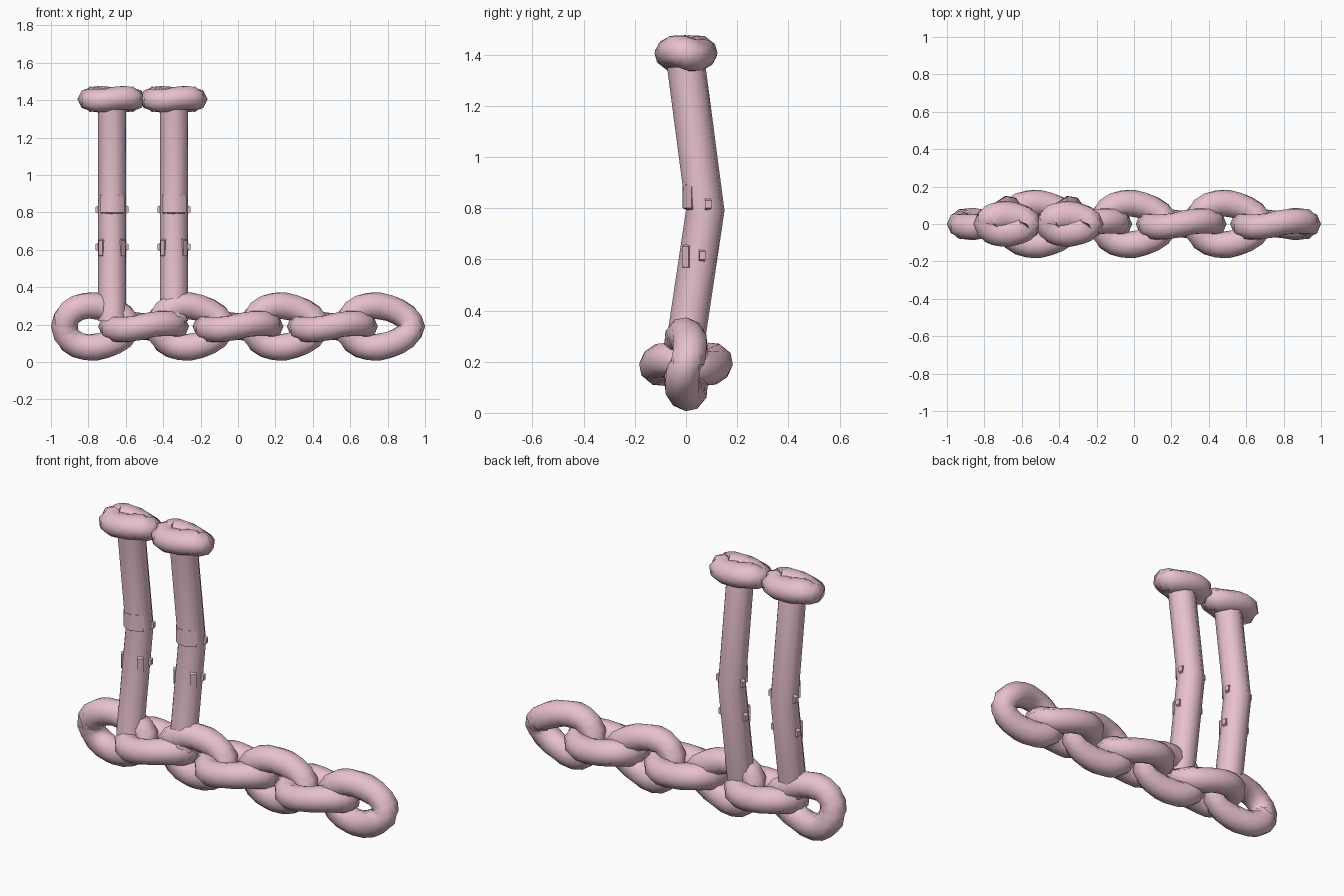
import bpy, bmesh
from math import sin, cos, pi, radians

if "Cube" in bpy.data.objects:
    bpy.data.objects.remove(bpy.data.objects["Cube"])

pink = bpy.data.materials.new("pink")
pink.diffuse_color = (0.80, 0.53, 0.61, 1)
pink.use_nodes = True
pink.node_tree.nodes["Principled BSDF"].inputs["Base Color"].default_value = pink.diffuse_color


def finish(name, bm, angle=60):
    bmesh.ops.recalc_face_normals(bm, faces=bm.faces)
    me = bpy.data.meshes.new(name)
    bm.to_mesh(me)
    bm.free()
    ob = bpy.data.objects.new(name, me)
    bpy.context.collection.objects.link(ob)
    me.materials.append(pink)
    bpy.ops.object.select_all(action='DESELECT')
    ob.select_set(True)
    bpy.context.view_layer.objects.active = ob
    bpy.ops.object.shade_smooth_by_angle(angle=radians(angle))
    return ob


def bridge(bm, rings, closed):
    n = len(rings[0])
    for i in range(len(rings) if closed else len(rings) - 1):
        a, b = rings[i], rings[(i + 1) % len(rings)]
        for j in range(n):
            k = (j + 1) % n
            bm.faces.new((a[j], a[k], b[k], b[j]))


# Egg-shaped, slightly twisted link lying flat, half sizes hx, hy, tube radius r
def link(name, hx, hy, r, rz, twist, sides=8, steps=20):
    bm = bmesh.new()
    rings = []
    a, b = hx - r, hy - r
    for i in range(steps):
        t = 2 * pi * i / steps
        px, py = a * cos(t), b * sin(t) * (1 - 0.2 * cos(t))
        # outward normal of the oval
        nx, ny = b * cos(t), a * sin(t)
        m = (nx * nx + ny * ny) ** 0.5
        nx, ny = nx / m, ny / m
        ring = []
        for j in range(sides):
            u = 2 * pi * j / sides + 0.5 * sin(2 * t)
            d = r * cos(u)
            ring.append(bm.verts.new((px + nx * d, py + ny * d,
                                      rz * sin(u) - twist * sin(2 * t))))
        rings.append(ring)
    bridge(bm, rings, True)
    return finish(name, bm, 75)


# Chain of alternating upright and flat links
for i in range(7):
    upright = i % 2 == 0
    ob = link("upright_link" if upright else "flat_link", 0.243, 0.183, 0.073, 0.071, 0.018)
    ob.location = (-0.757 + i * 0.2523, 0, 0.19)
    if upright:
        ob.rotation_euler.x = pi / 2


# Curved plate hugging a post between two angles
def clip(name, cx, cy, z0, z1, a0, a1, r, steps=4):
    bm = bmesh.new()
    rings = []
    for i in range(steps + 1):
        a = radians(a0 + (a1 - a0) * i / steps)
        rings.append([bm.verts.new((cx + q * cos(a), cy + q * sin(a), z))
                      for q, z in ((r - 0.02, z0), (r, z0 + 0.01), (r, z1 - 0.01), (r - 0.02, z1))])
    bridge(bm, rings, False)
    bm.faces.new(rings[0])
    bm.faces.new(rings[-1])
    finish(name, bm, 30)


for cx in (-0.673, -0.342):
    # Bent eight-sided post
    bm = bmesh.new()
    rings = []
    for y, z in ((-0.01, 0.22), (0.075, 0.79), (-0.005, 1.40)):
        rings.append([bm.verts.new((cx + 0.077 * cos(a), y + 0.077 * sin(a), z))
                      for a in (2 * pi * (j + 0.25) / 8 for j in range(8))])
    bridge(bm, rings, False)
    bm.faces.new(rings[0])
    bm.faces.new(rings[-1])
    finish("post", bm, 50)

    # Ring cap on top
    cap = link("post_cap", 0.183, 0.123, 0.08, 0.066, 0.008)
    cap.location = (cx - 0.003, 0, 1.405)

    # Front band and small raised clips
    clip("front_band", cx, 0.066, 0.79, 0.90, -146, -34, 0.079)
    for a in (-140, -40):
        clip("lower_clip", cx, 0.049, 0.56, 0.66, a - 12, a + 12, 0.082)
    for z, y in ((0.81, 0.072), (0.61, 0.049)):
        for a in (10, 170):
            clip("side_clip", cx, y, z - 0.02, z + 0.03, a - 8, a + 8, 0.088)
